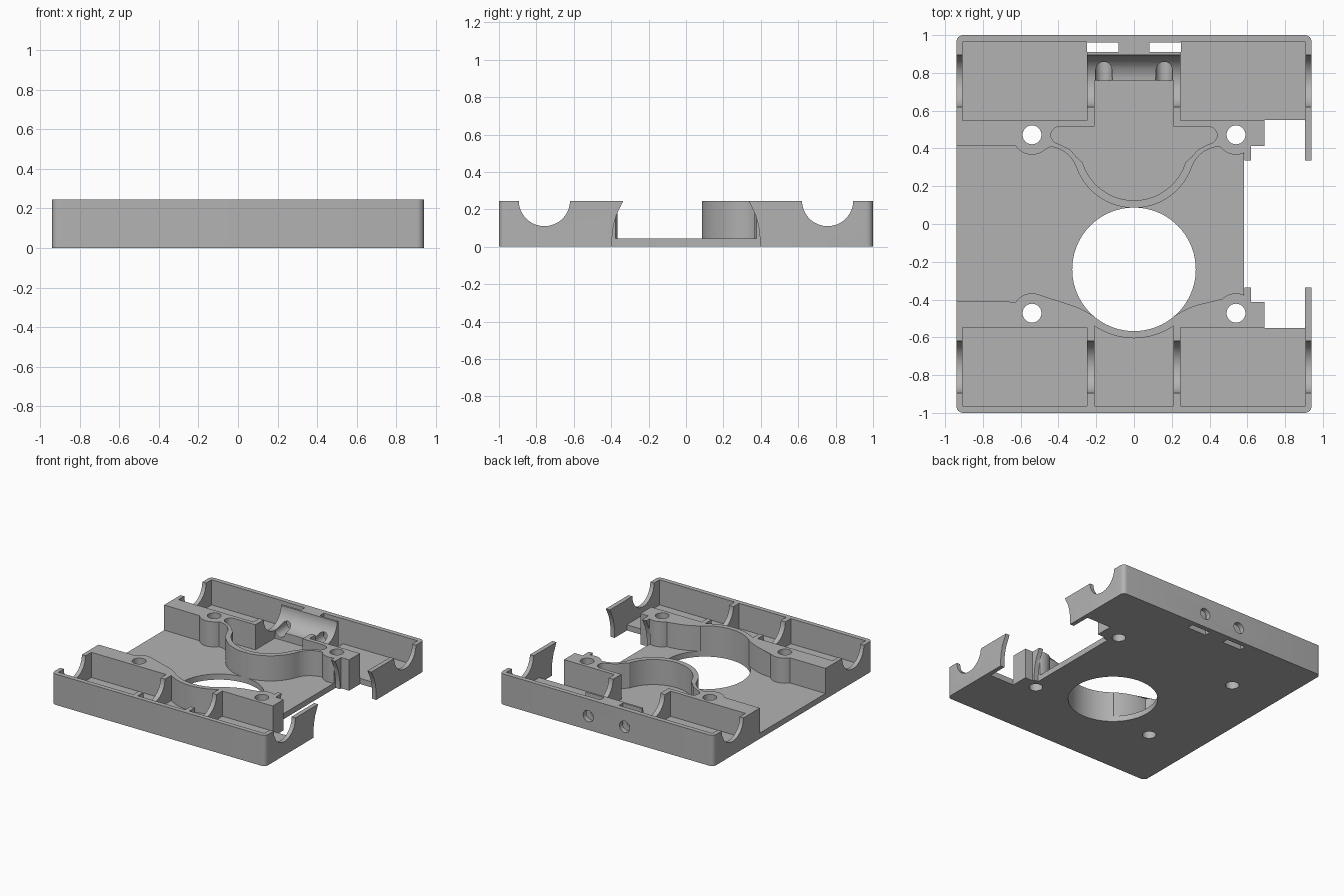
import bpy, bmesh, math
from mathutils import Matrix, Vector

if "Cube" in bpy.data.objects:
    bpy.data.objects.remove(bpy.data.objects["Cube"], do_unlink=True)

TOP, FLOOR, LOW, HIGH = 0.245, 0.045, -0.1, 0.4
HOLE_Y, HOLE_R = -0.24, 0.327      # big round opening
SCREW_X, SCREW_Y = 0.54, 0.472     # screw bosses
ROD_Y, ROD_Z, ROD_R = 0.757, 0.247, 0.137   # rod channels

grey = bpy.data.materials.new("plain grey")
grey.use_nodes = True
grey.diffuse_color = (0.45, 0.45, 0.45, 1)
grey.node_tree.nodes["Principled BSDF"].inputs["Base Color"].default_value = grey.diffuse_color


def finish(bm, name):
    bmesh.ops.recalc_face_normals(bm, faces=bm.faces)
    mesh = bpy.data.meshes.new(name)
    bm.to_mesh(mesh)
    bm.free()
    mesh.materials.append(grey)
    obj = bpy.data.objects.new(name, mesh)
    bpy.context.scene.collection.objects.link(obj)
    return obj


def arc(cx, cy, r, start, end, steps=16):
    angles = [math.radians(start + (end - start) * i / steps) for i in range(steps + 1)]
    return [(cx + r * math.cos(a), cy + r * math.sin(a)) for a in angles]


def mirrored(path):
    return [(-x, y) for x, y in reversed(path)]


def prism(name, outline, z0=LOW, z1=HIGH):
    bm = bmesh.new()
    lower = [bm.verts.new((x, y, z0)) for x, y in outline]
    upper = [bm.verts.new((x, y, z1)) for x, y in outline]
    bm.faces.new(lower[::-1])
    bm.faces.new(upper)
    for i in range(len(outline)):
        bm.faces.new((lower[i - 1], lower[i], upper[i], upper[i - 1]))
    return finish(bm, name)


def block(name, x0, x1, y0, y1, z0=LOW, z1=HIGH):
    return prism(name, [(x0, y0), (x1, y0), (x1, y1), (x0, y1)], z0, z1)


def rod(name, a, b, r, sides=48):
    a, b = Vector(a), Vector(b)
    turn = (b - a).to_track_quat("Z", "Y").to_matrix().to_4x4()
    bm = bmesh.new()
    bmesh.ops.create_cone(bm, cap_ends=True, segments=sides, radius1=r, radius2=r,
                          depth=(b - a).length, matrix=Matrix.Translation((a + b) / 2) @ turn)
    return finish(bm, name)


def volume(mesh):
    bm = bmesh.new()
    bm.from_mesh(mesh)
    result = bm.calc_volume()
    bm.free()
    return result


def cut(obj, cutter):
    # Use the first solver that takes away a sensible amount of material
    cutter.hide_render = True
    before = volume(obj.data)
    mod = obj.modifiers.new("cut", "BOOLEAN")
    mod.operation = "DIFFERENCE"
    mod.object = cutter
    for solver in ("MANIFOLD", "EXACT", "FLOAT"):
        mod.solver = solver
        bpy.context.view_layer.update()
        graph = bpy.context.evaluated_depsgraph_get()
        mesh = bpy.data.meshes.new_from_object(obj.evaluated_get(graph))
        if before * 0.5 < volume(mesh) < before * 0.9999:
            obj.data = mesh
            break
    obj.modifiers.clear()
    bpy.data.objects.remove(cutter, do_unlink=True)


# Solid body with rounded corners and a slightly eased bottom edge
corner = arc(0.905, 0.965, 0.035, 0, 90, 6)
half = [(x, -y) for x, y in reversed(corner)] + corner
body = prism("carriage_plate", half + mirrored(half), 0, TOP)
bm = bmesh.new()
bm.from_mesh(body.data)
rim = [v for v in bm.verts if v.co.z < 0.001]
base = next(f for f in bm.faces if all(v in rim for v in f.verts))
bmesh.ops.inset_region(bm, faces=[base], thickness=0.008)
for v in rim:
    v.co.z = 0.008
for v in base.verts:
    v.co.z = 0
bm.to_mesh(body.data)
bm.free()

cutters = []

# Central bay between the two curved walls
front_mid = arc(-0.46, -0.8355, 0.4255, 90, 55)
front = ([(-1, -0.41)] + arc(-SCREW_X, -SCREW_Y, 0.105, 145, 36) + front_mid
         + mirrored(front_mid) + arc(SCREW_X, -SCREW_Y, 0.105, 144, 65))
back_flare = arc(0.46, 0.247, 0.163, 90, 160.5, 12)
back = (arc(SCREW_X, SCREW_Y, 0.105, -65, -144) + back_flare
        + arc(0, 0.41, 0.325, -19.5, -160.5, 40)[1:-1] + mirrored(back_flare)
        + arc(-SCREW_X, SCREW_Y, 0.105, -36, -145) + [(-1, 0.415)])
cutters.append(prism("bay_cutter", front + back, FLOOR))
cutters.append(rod("opening_cutter", (0, HOLE_Y, LOW), (0, HOLE_Y, HIGH), HOLE_R, 96))

# Recess behind the rear curved wall
side = (arc(0, 0.41, 0.285, -90, -17, 20) + [(0.305, 0.355), (0.34, 0.395)]
        + arc(0.395, 0.47, 0.045, -80, 90, 10) + [(0.208, 0.515), (0.208, 0.76)])
cutters.append(prism("recess_cutter", side + mirrored(side)[:-1], FLOOR))

# Notched side opening, with curved wall ends; the profile is turned to run along x
lip = [(-0.395, LOW), (-0.395, 0.05), (-0.388, 0.11), (-0.372, 0.17), (-0.335, TOP), (-0.25, HIGH)]
notch = prism("notch_cutter", lip[::-1] + mirrored(lip)[::-1], 0.582, 1.1)
notch.data.transform(Matrix(((0, 0, 1, 0), (1, 0, 0, 0), (0, 1, 0, 0), (0, 0, 0, 1))))
cutters.append(notch)
cutters.append(block("notch_step_cutter", 0.62, 0.8, -0.412, 0.412))
cutters.append(block("notch_deep_cutter", 0.69, 0.905, -0.55, 0.55))

# Bearing pockets, rod channels and screw holes
for s in (-1, 1):
    y0, y1 = sorted((s * 0.548, s * 0.963))
    cutters.append(block("left_pocket_cutter", 0.246, 0.907, y0, y1, FLOOR))
    cutters.append(block("right_pocket_cutter", -0.907, -0.248, y0, y1, FLOOR))
    cutters.append(rod("channel_cutter", (-1.1, s * ROD_Y, ROD_Z), (1.1, s * ROD_Y, ROD_Z), ROD_R, 64))
    for t in (-1, 1):
        cutters.append(rod("screw_cutter", (t * SCREW_X, s * SCREW_Y, LOW),
                           (t * SCREW_X, s * SCREW_Y, HIGH), 0.05, 40))
rounded = arc(0, HOLE_Y, 0.365, -55, -125, 20)
cutters.append(prism("middle_pocket_cutter",
                     [(-0.208, -0.963), (0.208, -0.963)] + rounded, FLOOR))

# Clamp bolt holes and nut slots through the rear wall
for s in (-1, 1):
    cutters.append(rod("bolt_cutter", (s * 0.16, 0.7, 0.11), (s * 0.16, 1.1, 0.11), 0.045, 40))
    x0, x1 = sorted((s * 0.083, s * 0.25))
    cutters.append(block("nut_slot_cutter", x0, x1, 0.91, 0.96))

for cutter in cutters:
    cut(body, cutter)

bpy.ops.object.select_all(action="DESELECT")
bpy.context.view_layer.objects.active = body
body.select_set(True)
bpy.ops.object.shade_smooth_by_angle(angle=math.radians(30))
